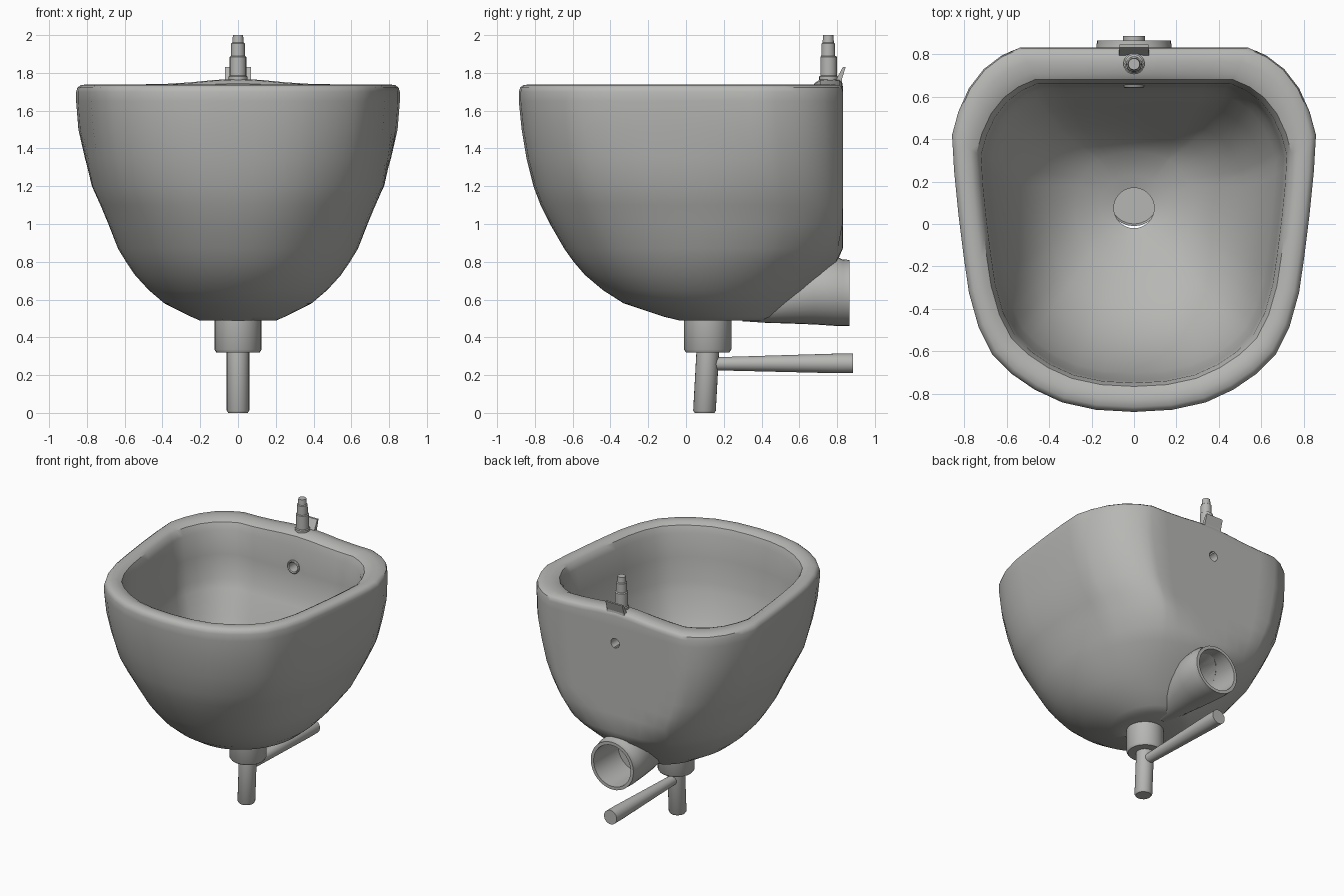
import bpy, bmesh, math
from mathutils import Vector

if "Cube" in bpy.data.objects:
    bpy.data.objects.remove(bpy.data.objects["Cube"])

ceramic = bpy.data.materials.new("grey ceramic")
ceramic.diffuse_color = (0.47, 0.47, 0.455, 1)
ceramic.use_nodes = True
ceramic.node_tree.nodes["Principled BSDF"].inputs["Base Color"].default_value = ceramic.diffuse_color


def loft(name, rings, start=True, end=True, closed=False, angle=38):
    """Skin a list of equal-length point rings, optionally capping or closing it."""
    bm = bmesh.new()
    vs = [[bm.verts.new(p) for p in r] for r in rings]
    n = len(vs[0])
    pairs = list(zip(vs, vs[1:])) + ([(vs[-1], vs[0])] if closed else [])
    for a, b in pairs:
        for i in range(n):
            j = (i + 1) % n
            bm.faces.new((a[i], a[j], b[j], b[i]))
    if start and not closed:
        bm.faces.new(vs[0])
    if end and not closed:
        bm.faces.new(vs[-1])
    bmesh.ops.recalc_face_normals(bm, faces=bm.faces)
    me = bpy.data.meshes.new(name)
    bm.to_mesh(me)
    bm.free()
    ob = bpy.data.objects.new(name, me)
    bpy.context.collection.objects.link(ob)
    me.materials.append(ceramic)
    smooth(ob, angle)
    return ob


def smooth(ob, angle):
    bpy.ops.object.select_all(action='DESELECT')
    ob.select_set(True)
    bpy.context.view_layer.objects.active = ob
    bpy.ops.object.shade_smooth_by_angle(angle=math.radians(angle))


def circle(x, y, z, r, axis='z', n=24):
    pts = []
    for i in range(n):
        a = 2 * math.pi * i / n
        c, s = r * math.cos(a), r * math.sin(a)
        pts.append((x + c, y + s, z) if axis == 'z' else (x + c, y, z + s))
    return pts


# Basin plan outline: right half, then mirrored
half = [(0, .83), (.27, .83), (.54, .83), (.63, .79), (.71, .73), (.78, .64), (.83, .53),
        (.86, .42), (.85, .25), (.83, .05), (.805, -.15), (.78, -.32), (.735, -.48),
        (.67, -.61), (.58, -.70), (.47, -.775), (.34, -.835), (.18, -.87), (0, -.88)]
outline = half + [(-x, y) for x, y in half[-2:0:-1]]
outline = [Vector(p) for p in outline]
outline = [p.lerp(outline[(i + 1) % len(outline)], t)
           for i, p in enumerate(outline) for t in (0, .5)]


def section(z, hw, front, back, rnd):
    pts = []
    for p in outline:
        u, v = p.x / .86, (p.y + .025) / .855
        a = math.atan2(v, u)
        u += (math.cos(a) - u) * rnd
        v += (math.sin(a) - v) * rnd
        x, y = u * hw, (front + back) / 2 + v * (back - front) / 2
        y = min(y, .83)  # flat wall side, narrowing downwards
        # rim swells gently upward below the tap
        rise = min(max((y - .58) / .12, 0), 1) if z > 1.68 else 0
        pts.append((x, y, z + .03 * rise * math.exp(-(x / .25) ** 2)))
    return pts


# Basin shell: outside from the drain up, over the rim, down the inside
levels = [
    (.495, .095, -.02, .17, 1), (.488, .20, -.03, .40, 1), (.51, .25, -.12, .46, 1),
    (.58, .39, -.33, .55, 1), (.65, .475, -.44, .64, .9), (.73, .55, -.535, .73, .85),
    (.80, .60, -.595, .80, .75), (.87, .645, -.645, .85, .65), (1.0, .70, -.72, .89, .5),
    (1.1, .745, -.77, .89, .38), (1.2, .79, -.808, .87, .25),
    (1.35, .82, -.845, .85, .1), (1.5, .845, -.87, .835, 0), (1.65, .857, -.885, .83, 0),
    (1.70, .857, -.885, .83, 0), (1.722, .85, -.878, .826, 0), (1.735, .832, -.862, .812, 0),
    (1.739, .80, -.83, .765, 0), (1.735, .77, -.795, .71, 0),
    (1.72, .742, -.765, .68, 0), (1.67, .72, -.748, .662, 0), (1.5, .705, -.738, .65, 0),
    (1.33, .685, -.715, .638, 0), (1.27, .67, -.70, .605, 0), (1.1, .62, -.645, .55, .08),
    (.9, .53, -.53, .47, .25),
    (.76, .41, -.38, .41, .5), (.67, .28, -.2, .34, .8), (.62, .16, -.07, .23, 1),
    (.60, .095, -.02, .17, 1)]
basin = loft("basin", [section(*l) for l in levels], closed=True)

# Overflow hole and outlet bore cut into the basin
for y0, y1, z, r in ((.5, .95, 1.53, .035), (.58, .95, .635, .15)):
    cutter = loft("cutter", [circle(0, y, z, r, 'y') for y in (y0, y1)])
    cutter.hide_render = True
    mod = basin.modifiers.new("hole", 'BOOLEAN')
    mod.operation = 'DIFFERENCE'
    mod.solver = 'EXACT'
    mod.object = cutter
    bpy.context.view_layer.objects.active = basin
    bpy.ops.object.modifier_apply(modifier=mod.name)
    bpy.data.objects.remove(cutter)
smooth(basin, 55)

# Overflow lip on the inner back wall
loft("overflow_lip", [circle(0, y, 1.53, r, 'y') for y, r in
     ((.67, .05), (.645, .048), (.64, .042), (.645, .035), (.67, .035))], closed=True)

# Hollow waste outlet at the back, flaring into the bowl
loft("waste_outlet", [circle(0, y, z, r, 'y', 32) for y, z, r in
     ((.30, .545, .06), (.42, .585, .108), (.55, .625, .152), (.68, .648, .18), (.80, .643, .183),
      (.83, .636, .176), (.865, .635, .175), (.865, .635, .152), (.58, .635, .15))])

# Drain collar (open at the top), tail pipe and supply pipe
loft("drain_collar", [circle(0, y, z, r) for y, z, r in
     ((.115, .52, .125), (.115, .335, .125), (.115, .32, .115))], start=False)
loft("tail_pipe", [circle(0, y, z, r) for y, z, r in
     ((.115, .322, .06), (.098, .012, .06), (.098, 0, .052))])
loft("supply_pipe", [circle(0, y, z, r, 'y') for y, z, r in
     ((.11, .26, .034), (.17, .26, .035), (.80, .262, .052), (.885, .262, .052))])

# Stepped tap
loft("tap", [circle(0, y, z, r, 'z', 20) for y, z, r in
     ((.755, 1.73, .05), (.755, 1.78, .05), (.755, 1.785, .044), (.755, 1.885, .044),
      (.753, 1.89, .037), (.753, 1.955, .036), (.753, 1.96, .030), (.753, 2.0, .027))], angle=30)

# Slanted clip behind the tap
loft("tap_clip", [[(-w, y0, z), (w, y0, z), (w, y1, z), (-w, y1, z)] for z, y0, y1, w in
     ((1.72, .77, .828, .07), (1.765, .795, .825, .07), (1.83, .83, .845, .068))], angle=20)
